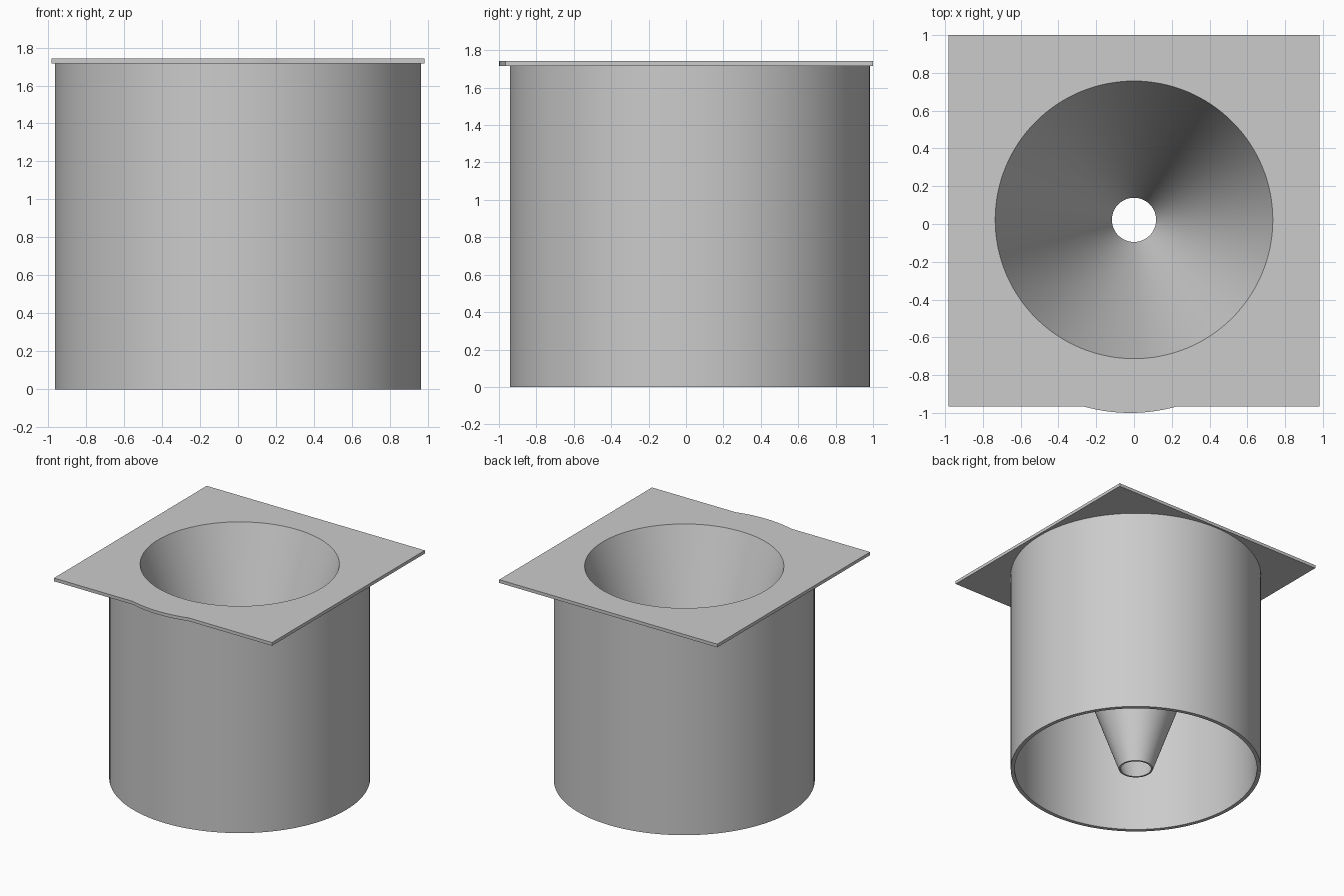
import bpy, bmesh
from math import sin, cos, pi, radians
from mathutils import Vector

cube = bpy.data.objects.get("Cube")
if cube:
    bpy.data.objects.remove(cube, do_unlink=True)

TOP, UNDER = 1.742, 1.716      # flange top and underside
AXIS_Y = 0.022                 # centre line of the round parts
SEGMENTS = 128
HOLE_R = 0.735

grey = bpy.data.materials.new("plain_grey")
grey.use_nodes = True
grey.diffuse_color = (0.6, 0.6, 0.6, 1)
grey.node_tree.nodes["Principled BSDF"].inputs["Base Color"].default_value = grey.diffuse_color


def finish(bm, name):
    bmesh.ops.recalc_face_normals(bm, faces=bm.faces)
    mesh = bpy.data.meshes.new(name)
    bm.to_mesh(mesh)
    bm.free()
    mesh.materials.append(grey)
    obj = bpy.data.objects.new(name, mesh)
    bpy.context.collection.objects.link(obj)
    bpy.ops.object.select_all(action='DESELECT')
    obj.select_set(True)
    bpy.context.view_layer.objects.active = obj
    bpy.ops.object.shade_smooth_by_angle(angle=radians(30))
    return obj


def loop(bm, points):
    verts = [bm.verts.new(p) for p in points]
    return [bm.edges.new((v, verts[i - 1])) for i, v in enumerate(verts)]


def lathe(name, profile):
    """Revolve a closed (radius, z) profile around the centre line."""
    bm = bmesh.new()
    edges = loop(bm, [(r, AXIS_Y, z) for r, z in profile])
    bmesh.ops.spin(bm, geom=list(bm.verts) + edges, cent=(0, AXIS_Y, 0),
                   axis=(0, 0, 1), angle=2 * pi, steps=SEGMENTS)
    bmesh.ops.remove_doubles(bm, verts=bm.verts, dist=0.0005)
    return finish(bm, name)


# Open-bottomed outer sleeve
lathe("outer_sleeve", [(0.963, 0), (0.963, UNDER), (0.932, UNDER), (0.932, 0)])

# Thin-walled funnel running down to the base
lathe("funnel", [(0.117, 0), (HOLE_R, TOP), (HOLE_R, UNDER), (0.131, 0)])

# Square flange with a shallow bulge on the front edge and a round opening
front, back, side = -0.965, 1.0, 0.982
half, rise, mid = 0.25, 0.035, -0.02
arc_r = (half ** 2 + rise ** 2) / (2 * rise)
outline = [(side, front), (side, back), (-side, back), (-side, front)]
for i in range(25):
    x = half * (i / 12 - 1)
    outline.append((mid + x, front - rise + arc_r - (arc_r ** 2 - x ** 2) ** 0.5))

bm = bmesh.new()
edges = loop(bm, [(x, y, UNDER) for x, y in outline])
angles = [2 * pi * i / SEGMENTS for i in range(SEGMENTS)]
edges += loop(bm, [(HOLE_R * cos(a), AXIS_Y + HOLE_R * sin(a), UNDER) for a in angles])
bmesh.ops.triangle_fill(bm, use_beauty=True, edges=edges, normal=(0, 0, 1))
raised = bmesh.ops.extrude_face_region(bm, geom=list(bm.faces), use_keep_orig=True)["geom"]
bmesh.ops.translate(bm, vec=Vector((0, 0, TOP - UNDER)),
                    verts=[g for g in raised if isinstance(g, bmesh.types.BMVert)])
finish(bm, "top_flange")
